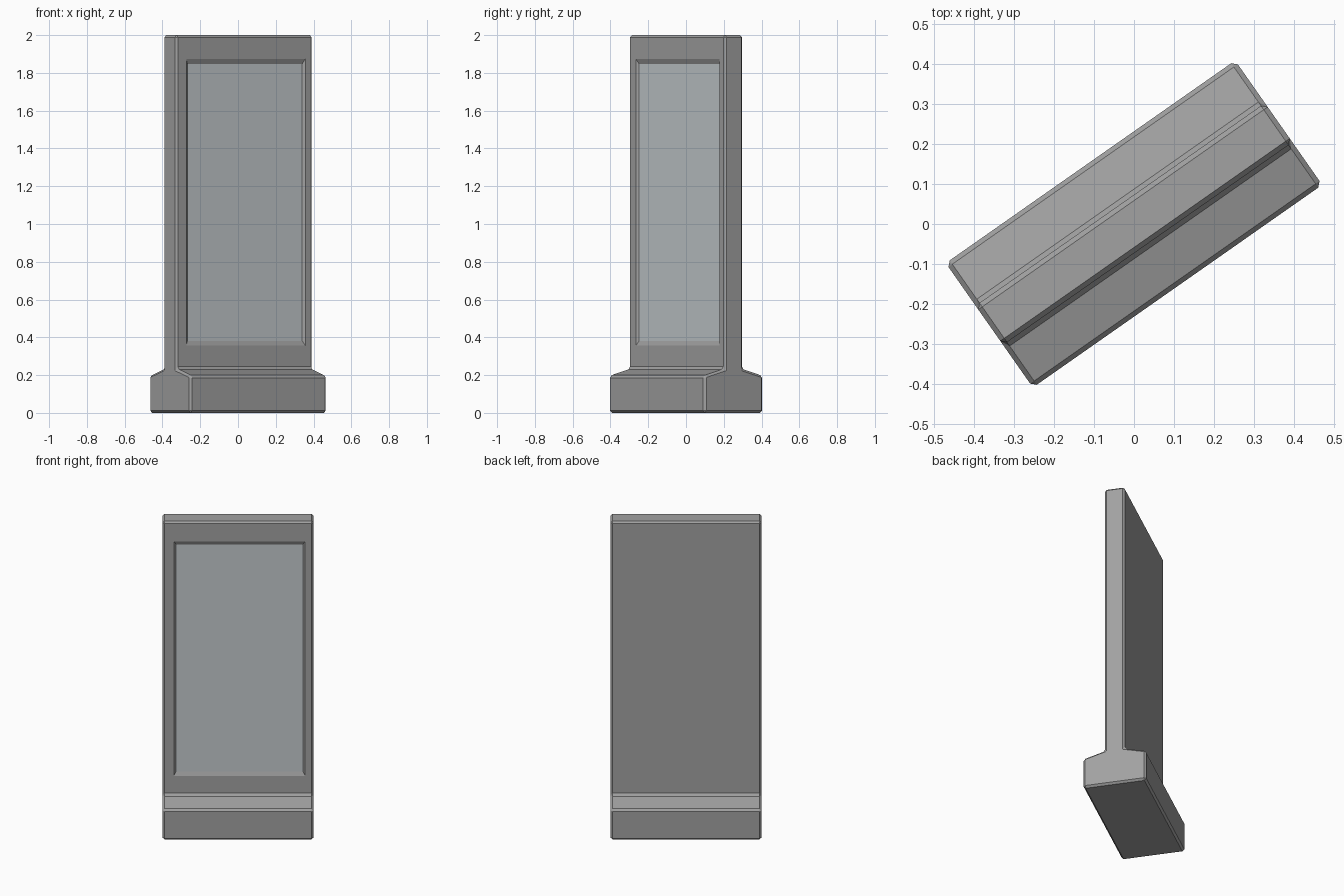
import bpy, bmesh, math
from mathutils import Vector

if "Cube" in bpy.data.objects:
    bpy.data.objects.remove(bpy.data.objects["Cube"])

ANGLE = math.radians(35)
HALF_W = 0.442          # half width along the slab
BEVEL = 0.012


def material(name, rgb):
    m = bpy.data.materials.new(name)
    m.diffuse_color = (*rgb, 1)
    m.use_nodes = True
    m.node_tree.nodes["Principled BSDF"].inputs["Base Color"].default_value = m.diffuse_color
    return m


def add_object(name, bm, mat):
    mesh = bpy.data.meshes.new(name)
    bm.to_mesh(mesh)
    bm.free()
    mesh.materials.append(mat)
    ob = bpy.data.objects.new(name, mesh)
    ob.rotation_euler.z = ANGLE
    bpy.context.collection.objects.link(ob)
    return ob


def set_rect(face, rect, y):
    """Snap the corners of a front-facing quad to a rectangle at depth y."""
    c = face.calc_center_median()
    x0, x1, z0, z1 = rect
    for v in face.verts:
        v.co = Vector((x0 if v.co.x < c.x else x1, y, z0 if v.co.z < c.z else z1))


# Cabinet: foot and upright slab from one mirrored profile, extruded and bevelled
half = [(0.19, 0), (0.19, 0.197), (0.06, 0.233), (0.06, 2.0)]
profile = half + [(-y, z) for y, z in reversed(half)]
bm = bmesh.new()
end = bm.faces.new([bm.verts.new((-HALF_W, y, z)) for y, z in profile])
ext = bmesh.ops.extrude_face_region(bm, geom=[end], use_keep_orig=True)
for v in ext["geom"]:
    if isinstance(v, bmesh.types.BMVert):
        v.co.x = HALF_W
bmesh.ops.recalc_face_normals(bm, faces=bm.faces[:])
bmesh.ops.bevel(bm, geom=bm.edges[:], offset=BEVEL, segments=1,
                profile=0.5, affect='EDGES')
bmesh.ops.recalc_face_normals(bm, faces=bm.faces[:])

# Recess with sloped sides in the front face
OUTER = (-0.376, 0.393, 0.357, 1.873)
INNER = (-0.362, 0.380, 0.381, 1.848)
DEPTH_Y = -0.05
front = max((f for f in bm.faces if f.normal.y < -0.99), key=lambda f: f.calc_area())
for rect, y in ((OUTER, -0.06), (INNER, DEPTH_Y)):
    bmesh.ops.inset_individual(bm, faces=[front], thickness=0.005)
    set_rect(front, rect, y)
bmesh.ops.delete(bm, geom=[front], context='FACES_ONLY')
bm.normal_update()
add_object("cabinet", bm, material("dark_grey", (0.36, 0.36, 0.36)))

# Screen panel filling the recess
bm = bmesh.new()
x0, x1, z0, z1 = INNER
bm.faces.new([bm.verts.new((x, DEPTH_Y, z))
              for x, z in ((x0, z0), (x1, z0), (x1, z1), (x0, z1))])
add_object("screen", bm, material("screen_grey", (0.56, 0.6, 0.62)))
